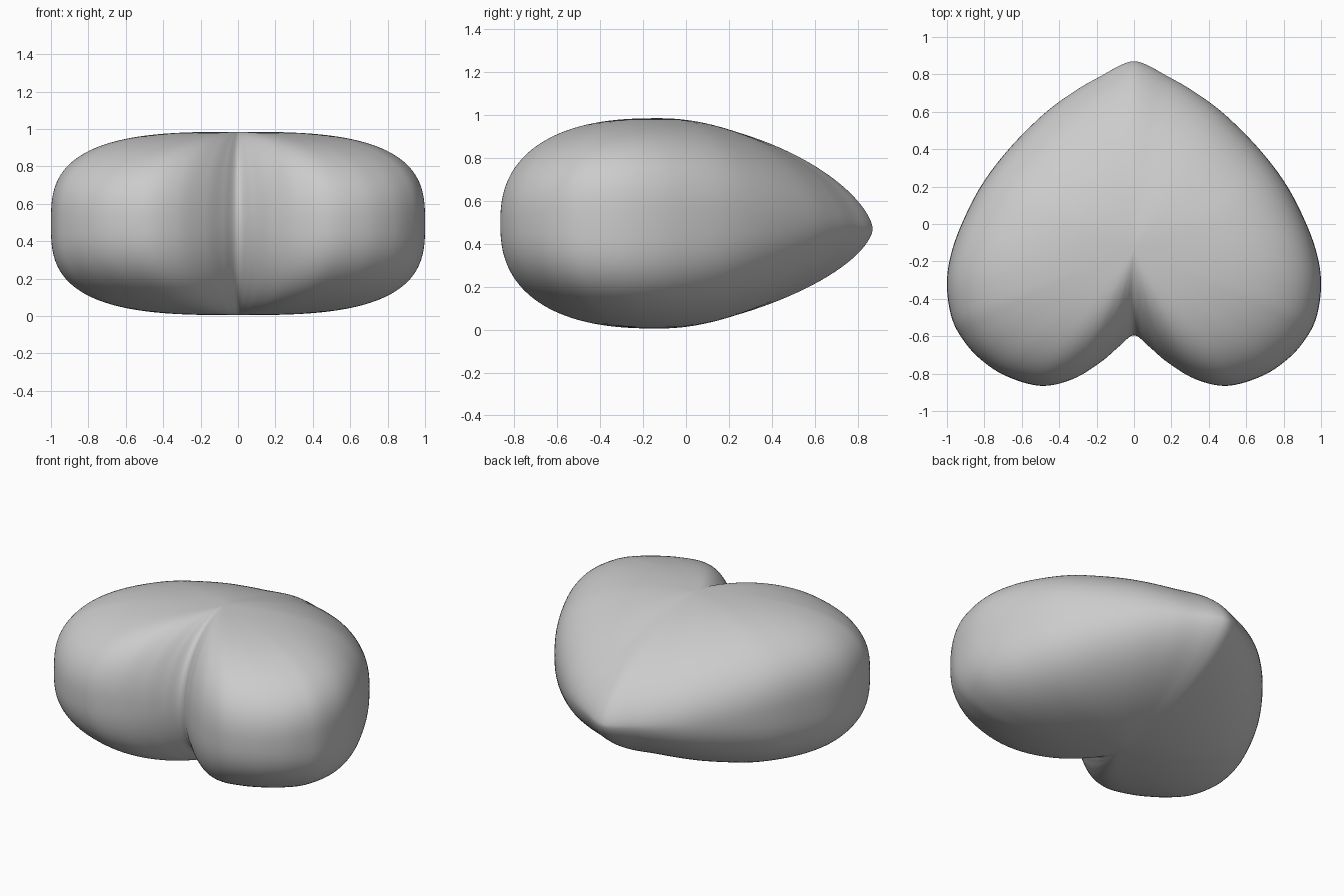
import bpy, bmesh
from math import sin, cos, pi
from mathutils import Vector

if "Cube" in bpy.data.objects:
    bpy.data.objects.remove(bpy.data.objects["Cube"])

# Right half of the plan outline, tip to cleft: x, y, fullness of the vertical section
HALF = [
    (0.00, 0.87, 1.6), (0.07, 0.85, 1.62), (0.17, 0.795, 1.68), (0.31, 0.715, 1.8),
    (0.48, 0.59, 2.0), (0.67, 0.40, 2.3), (0.82, 0.20, 2.65), (0.93, -0.02, 2.9),
    (0.985, -0.19, 3.0), (1.00, -0.34, 3.0), (0.975, -0.50, 2.9), (0.92, -0.61, 2.75),
    (0.83, -0.715, 2.6), (0.69, -0.81, 2.5), (0.50, -0.865, 2.45), (0.33, -0.83, 2.4),
    (0.18, -0.74, 2.25), (0.08, -0.655, 2.1), (0.00, -0.595, 2.0),
]
CENTRE_Y = -0.13
HALF_HEIGHT = 0.49
STEPS = 8     # outline subdivisions per control point
LEVELS = 32   # rings from rim to pole


def spline(points, steps):
    """Closed Catmull-Rom curve through the points."""
    out, n = [], len(points)
    for i in range(n):
        a, b, c, d = (points[(i + k) % n] for k in (-1, 0, 1, 2))
        for j in range(steps):
            t = j / steps
            out.append(0.5 * (2 * b + (c - a) * t + (2 * a - 5 * b + 4 * c - d) * t**2
                              + (3 * b - a - 3 * c + d) * t**3))
    return out


outline = [Vector(p) for p in HALF]
outline += [Vector((-x, y, n)) for x, y, n in reversed(HALF[1:-1])]
outline = spline(outline, STEPS)

# Heart: rings shrink from the rim to the top and bottom poles along superellipses
bm = bmesh.new()
rings = []
for k in range(-LEVELS + 1, LEVELS):
    angle = k / LEVELS * pi / 2
    side = 1 if k >= 0 else -1
    ring = []
    for x, y, n in outline:
        s = cos(angle) ** (2 / n)
        h = side * abs(sin(angle)) ** (2 / n)
        tip_drop = 0.025 * max(0, (s * (y - CENTRE_Y))) ** 4
        ring.append(bm.verts.new((x * s, CENTRE_Y + (y - CENTRE_Y) * s,
                                  0.495 + HALF_HEIGHT * h - tip_drop)))
    rings.append(ring)

count = len(outline)
for low, high in zip(rings, rings[1:]):
    for i in range(count):
        j = (i + 1) % count
        bm.faces.new((low[i], low[j], high[j], high[i]))
for ring, z in ((rings[0], 0.495 - HALF_HEIGHT), (rings[-1], 0.495 + HALF_HEIGHT)):
    pole = bm.verts.new((0, CENTRE_Y, z))
    for i in range(count):
        bm.faces.new((ring[i], ring[(i + 1) % count], pole))
bmesh.ops.recalc_face_normals(bm, faces=bm.faces)
for f in bm.faces:
    f.smooth = True

mesh = bpy.data.meshes.new("heart")
bm.to_mesh(mesh)
bm.free()
heart = bpy.data.objects.new("heart", mesh)
bpy.context.collection.objects.link(heart)
